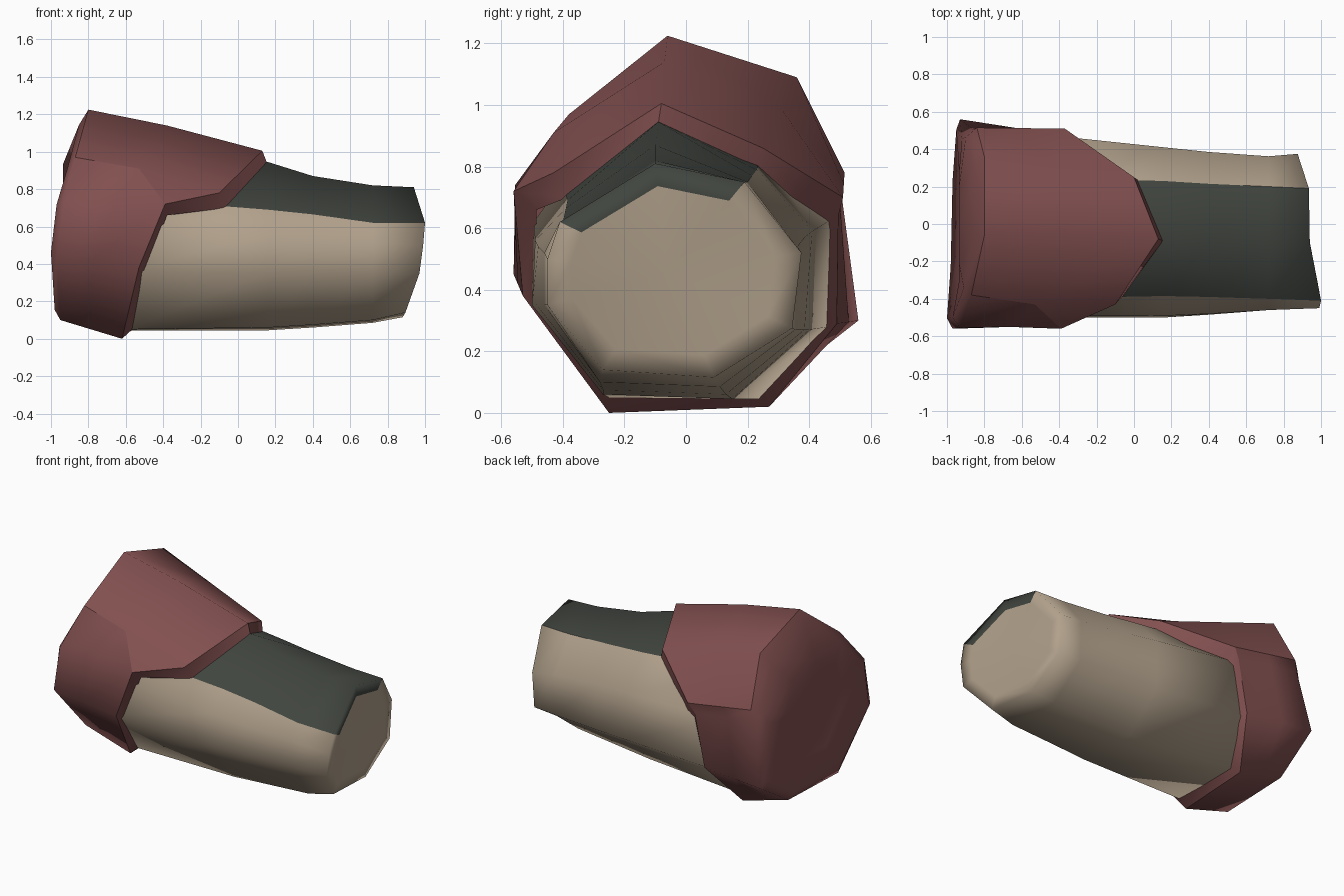
import bpy, bmesh, math

if "Cube" in bpy.data.objects:
    bpy.data.objects.remove(bpy.data.objects["Cube"])


def material(name, rgb):
    m = bpy.data.materials.new(name)
    m.diffuse_color = (*rgb, 1)
    m.use_nodes = True
    m.node_tree.nodes["Principled BSDF"].inputs["Base Color"].default_value = m.diffuse_color
    return m


RED = material("dull red", (0.225, 0.08, 0.08))
TAN = material("warm tan", (0.44, 0.355, 0.26))
DARK = material("dark green grey", (0.052, 0.059, 0.049))


def loft(name, rings, caps, mats, rule, angle, creases=()):
    """Skin rings of points, closing each end with a fan to its cap point."""
    bm = bmesh.new()
    rows = [[bm.verts.new(p) for p in r] for r in rings]
    n = len(rows[0])
    for i, (a, b) in enumerate(zip(rows, rows[1:])):
        for j in range(n):
            k = (j + 1) % n
            f = bm.faces.new((a[j], a[k], b[k], b[j]))
            f.material_index = rule(i, j)
    for row, tip in ((rows[0], caps[0]), (rows[-1], caps[1])):
        if tip:
            c = bm.verts.new(tip)
            for j in range(n):
                bm.faces.new((row[j], row[(j + 1) % n], c))
    bmesh.ops.recalc_face_normals(bm, faces=bm.faces)
    # fold lines running across a quad, then along its sides
    for (i, j), (k, m) in creases:
        v, w = rows[i][j % n], rows[k][m % n]
        if not bm.edges.get((v, w)):
            bmesh.ops.connect_verts(bm, verts=[v, w])
    for f in bm.faces:
        f.smooth = True
    for e in bm.edges:
        if len(e.link_faces) == 2:
            f, g = e.link_faces
            e.smooth = (f.material_index == g.material_index
                        and e.calc_face_angle(0) < math.radians(angle))
    for (i, j), (k, m) in creases:
        e = bm.edges.get((rows[i][j % n], rows[k][m % n]))
        if e:
            e.smooth = False
    me = bpy.data.meshes.new(name)
    bm.to_mesh(me)
    bm.free()
    for m in mats:
        me.materials.append(m)
    ob = bpy.data.objects.new(name, me)
    bpy.context.collection.objects.link(ob)
    return ob


def at(x, pts):
    return [(x, y, z) for y, z in pts]


def mix(a, b, t):
    return [tuple(u + (v - u) * t for u, v in zip(p, q)) for p, q in zip(a, b)]


# Sleeve: nine-sided tube; points run ridge, back, bottom, front
start = at(-0.6, [(-.09, 1.0), (.25, .86), (.49, .64), (.47, .28), (.24, .045),
                  (-.25, .05), (-.50, .36), (-.495, .62), (-.40, .75)])
wrist = at(0.16, [(-.09, .945), (.23, .79), (.41, .59), (.40, .27), (.15, .045),
                  (-.27, .06), (-.50, .35), (-.49, .56), (-.385, .69)])
middle = at(0.4, [(-.10, .87), (.215, .77), (.385, .57), (.385, .27), (.13, .06),
                  (-.27, .075), (-.485, .35), (-.48, .54), (-.39, .665)])
narrow = at(0.72, [(-.10, .82), (.20, .75), (.362, .54), (.355, .27), (.11, .085),
                   (-.28, .10), (-.46, .35), (-.46, .52), (-.40, .62)])
end = [(.94, -.10, .81), (.935, .19, .75), (.875, .375, .52), (.88, .345, .275),
       (.88, .09, .115), (.895, -.27, .14), (.97, -.45, .35), (.99, -.45, .50),
       (1.0, -.41, .62)]
# end face set slightly in from the rim
cx, cy, cz = 0.935, -0.06, 0.46
lip = [(cx + (x - cx) * .8, cy + (y - cy) * .8, cz + (z - cz) * .79)
       for x, y, z in end]
loft("sleeve", [start, wrist, middle, narrow, end, lip],
     [(-.6, 0, .5), (cx - .01, cy, cz)], [TAN, DARK],
     lambda i, j: 1 if j in (0, 8) else 0, 110)

# Cuff: wide rear ring, pointed front edge, bevelled lip down to the sleeve.
# Points run ridge, back top, back side, step under it, bottom, front.
rear = [(-.80, -.06, 1.225), (-.80, .36, 1.09), (-.84, .515, .78),
        (-.86, .505, .71), (-.93, .56, .30), (-.94, .26, .11),
        (-.95, -.25, .10), (-.97, -.56, .45), (-.93, -.555, .74),
        (-.87, -.38, .97)]
edge = [(.13, -.08, 1.005), (0, .25, .86), (-.37, .51, .70), (-.41, .495, .64),
        (-.48, .49, .29), (-.61, .27, .02), (-.62, -.25, .0),
        (-.53, -.53, .38), (-.39, -.56, .72), (-.10, -.43, .78)]
inner = [(.155, -.09, .94), (.02, .235, .79), (-.33, .45, .61), (-.38, .45, .57),
         (-.45, .45, .28), (-.54, .22, .06), (-.55, -.25, .065),
         (-.49, -.485, .36), (-.38, -.485, .66), (-.06, -.385, .70)]
waist = mix(rear, edge, 0.45)
waist[0] = (-.38, -.07, 1.14)
waist[8] = (-.66, -.55, .73)
waist[9] = (-.53, -.43, .91)
# rounded rear end
push = [.05, .05, .06, .06, .02, .03, .03, .03, .04, .04]
rim = [(x - d, y * .9, .55 + (z - .55) * .88)
       for (x, y, z), d in zip(rear, push)]
dish = [(-.935, y * .55, .58 + (z - .58) * .55) for x, y, z in rear]
folds = [((3, 9), (4, 8)), ((2, 9), (3, 9)),
         ((2, 2), (3, 2)), ((3, 2), (4, 2)),
         ((2, 0), (2, 1)), ((2, 1), (2, 2)), ((2, 9), (2, 0))]
folds += [((4, j), (4, j + 1)) for j in range(10)]
loft("cuff", [dish, rim, rear, waist, edge, inner],
     [(-.92, 0, .58), None], [RED], lambda i, j: 0, 66, folds)
